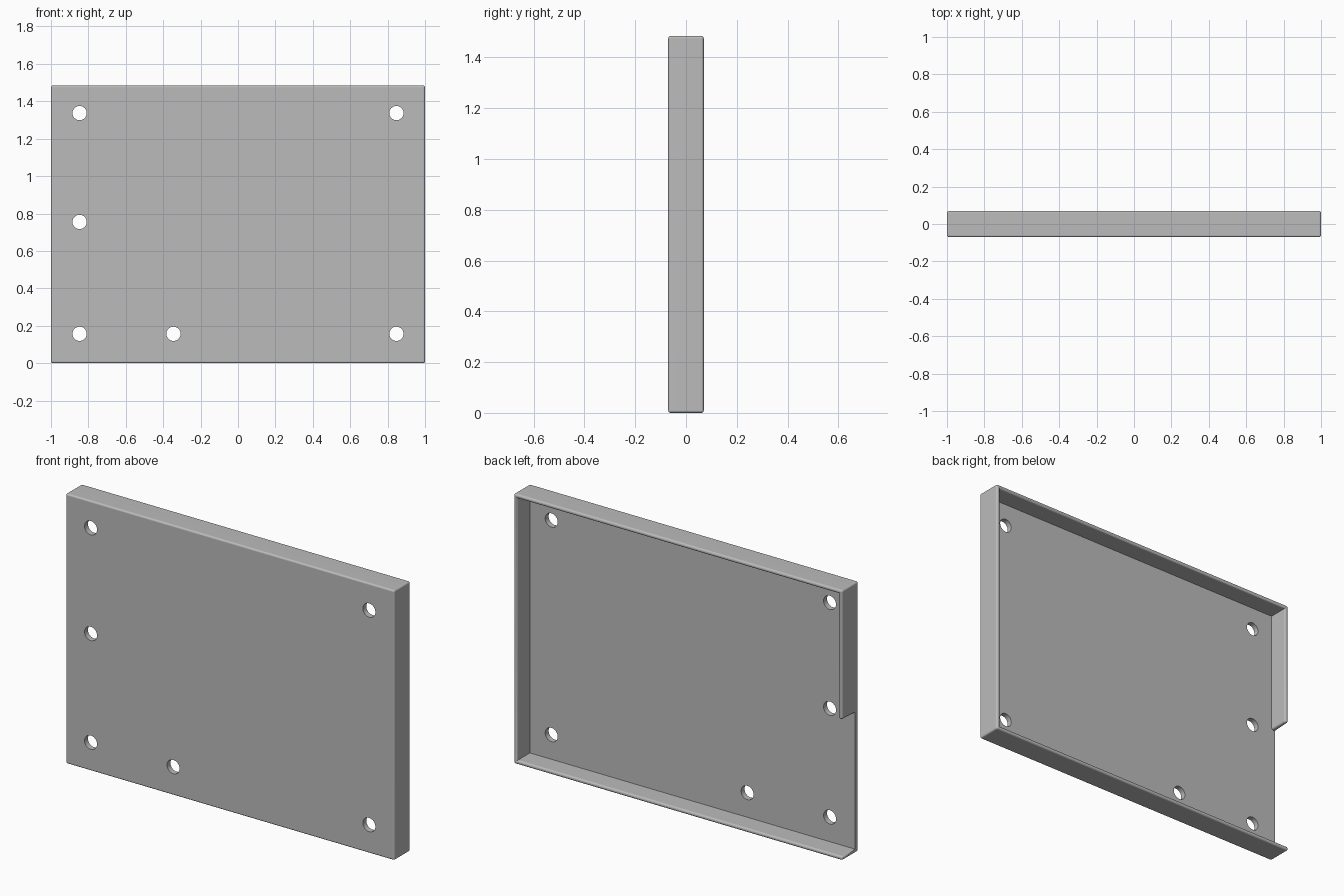
import bpy, bmesh
from mathutils import Matrix, Vector

cube = bpy.data.objects.get("Cube")
if cube:
    bpy.data.objects.remove(cube, do_unlink=True)

# Overall sizes
HALF_W, HALF_D, HEIGHT = 1.0, 0.07, 1.485
WALL, FLOOR_Y, GAP_TOP = 0.022, -0.04, 0.775
ROUND = 0.01

# Plain grey material
grey = bpy.data.materials.new("light_grey")
grey.use_nodes = True
colour = (0.5, 0.5, 0.5, 1)
grey.diffuse_color = colour
grey.node_tree.nodes["Principled BSDF"].inputs["Base Color"].default_value = colour


def extruded(name, outline, y0, y1):
    """Solid from an x-z outline, running from y0 to y1."""
    bm = bmesh.new()
    face = bm.faces.new([bm.verts.new((x, y0, z)) for x, z in outline])
    new = bmesh.ops.extrude_face_region(bm, geom=[face])["geom"]
    verts = [g for g in new if isinstance(g, bmesh.types.BMVert)]
    bmesh.ops.translate(bm, verts=verts, vec=(0, y1 - y0, 0))
    bmesh.ops.recalc_face_normals(bm, faces=bm.faces)
    return to_object(name, bm)


def to_object(name, bm):
    mesh = bpy.data.meshes.new(name)
    bm.to_mesh(mesh)
    bm.free()
    mesh.materials.append(grey)
    obj = bpy.data.objects.new(name, mesh)
    bpy.context.collection.objects.link(obj)
    return obj


def cut(target, cutter):
    mod = target.modifiers.new("cut", 'BOOLEAN')
    mod.operation, mod.solver, mod.object = 'DIFFERENCE', 'EXACT', cutter
    bpy.context.view_layer.objects.active = target
    bpy.ops.object.modifier_apply(modifier=mod.name)
    bpy.data.objects.remove(cutter, do_unlink=True)


# Outer block of the tray
tray = extruded("tray", [(-HALF_W, 0), (HALF_W, 0), (HALF_W, HEIGHT), (-HALF_W, HEIGHT)],
                -HALF_D, HALF_D)

# Cavity, open at the back and through the lower half of the right wall
inner, outside = HALF_W - WALL, HALF_W + 0.1
cavity = extruded("cavity_cutter", [
    (-outside, WALL), (inner, WALL), (inner, HEIGHT - WALL),
    (-inner, HEIGHT - WALL), (-inner, GAP_TOP), (-outside, GAP_TOP)],
    FLOOR_Y, HALF_D + 0.1)
cut(tray, cavity)

# Round every outward edge except the sheet edge in the wall gap
bm = bmesh.new()
bm.from_mesh(tray.data)
bmesh.ops.remove_doubles(bm, verts=bm.verts, dist=1e-5)
bmesh.ops.dissolve_limit(bm, angle_limit=0.01, verts=bm.verts, edges=bm.edges)
edges = [e for e in bm.edges if e.is_convex and e.calc_face_angle(0) > 0.5
         and not all(abs(v.co.y - FLOOR_Y) < 1e-4 for v in e.verts)]
bmesh.ops.bevel(bm, geom=edges, offset=ROUND, offset_type='OFFSET', segments=4,
                profile=0.5, affect='EDGES', clamp_overlap=True)
bm.to_mesh(tray.data)
bm.free()

# Mounting holes through the sheet
low, middle, high = 0.157, 0.755, 1.337
side = 0.847
bm = bmesh.new()
for x, z in [(-side, low), (-side, middle), (-side, high),
             (-0.345, low), (side, low), (side, high)]:
    place = Matrix.Translation(Vector((x, FLOOR_Y, z))) @ Matrix.Rotation(1.5707963, 4, 'X')
    bmesh.ops.create_cone(bm, cap_ends=True, segments=40, radius1=0.038, radius2=0.038,
                          depth=0.15, matrix=place)
cut(tray, to_object("hole_cutter", bm))

# Smooth the rounded edges and keep the panels flat
bpy.ops.object.select_all(action='DESELECT')
tray.select_set(True)
bpy.context.view_layer.objects.active = tray
bpy.ops.object.shade_smooth_by_angle(angle=0.6)
weighted = tray.modifiers.new("flat_panels", 'WEIGHTED_NORMAL')
weighted.keep_sharp = True
